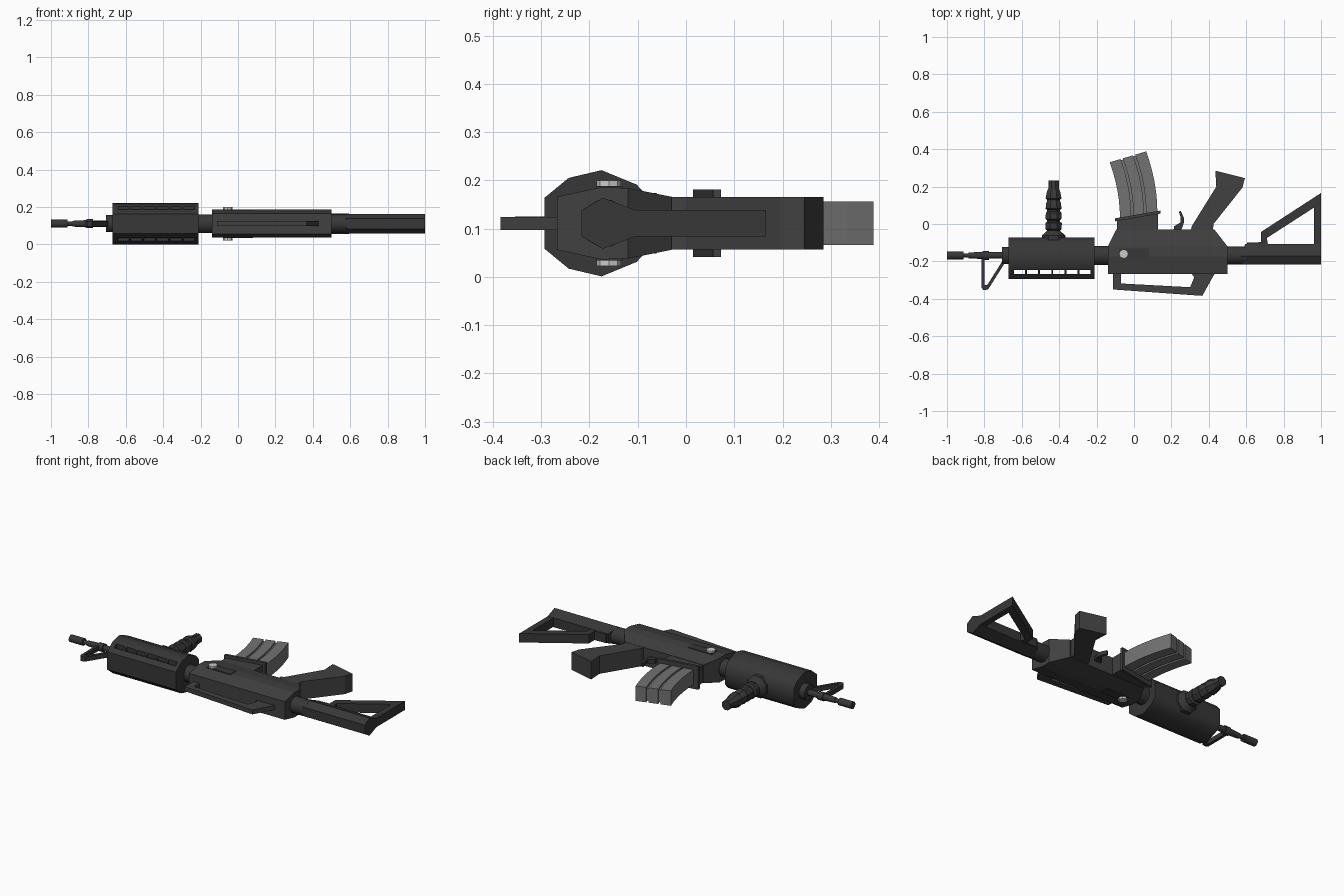
import bpy, bmesh, math

if "Cube" in bpy.data.objects:
    bpy.data.objects.remove(bpy.data.objects["Cube"])

ZC = 0.111  # the model lies on its side, mirrored about this height


def material(name, r, g, b):
    m = bpy.data.materials.new(name)
    m.diffuse_color = (r, g, b, 1)
    m.use_nodes = True
    m.node_tree.nodes["Principled BSDF"].inputs["Base Color"].default_value = m.diffuse_color
    return m


DARK = material("dark grey", 0.038, 0.038, 0.038)
BODY = material("receiver grey", 0.052, 0.052, 0.052)
MAG = material("magazine grey", 0.17, 0.17, 0.17)
STEEL = material("light steel", 0.6, 0.6, 0.58)


def finish(name, bm, mat, smooth=None):
    bmesh.ops.recalc_face_normals(bm, faces=bm.faces)
    me = bpy.data.meshes.new(name)
    bm.to_mesh(me)
    bm.free()
    me.materials.append(mat)
    ob = bpy.data.objects.new(name, me)
    bpy.context.collection.objects.link(ob)
    bpy.ops.object.select_all(action='DESELECT')
    ob.select_set(True)
    bpy.context.view_layer.objects.active = ob
    if smooth:
        bpy.ops.object.shade_smooth_by_angle(angle=math.radians(smooth))
    return ob


def bridge(bm, loops):
    """Skin a list of equal-length point loops and cap both ends."""
    rings = [[bm.verts.new(p) for p in loop] for loop in loops]
    n = len(rings[0])
    for a, b in zip(rings, rings[1:]):
        for i in range(n):
            j = (i + 1) % n
            bm.faces.new((a[i], a[j], b[j], b[i]))
    bm.faces.new(rings[0])
    bm.faces.new(rings[-1])


def prism(name, pts, half, mat, z=ZC):
    """Side outline in x, y given a thickness in z."""
    bm = bmesh.new()
    bridge(bm, [[(x, y, z + s * half) for x, y in pts] for s in (-1, 1)])
    return finish(name, bm, mat)


def rows(name, data, mat, smooth=None):
    """Skin through rectangles (y, half width, x start, x end)."""
    bm = bmesh.new()
    bridge(bm, [[(x0, y, ZC - h), (x1, y, ZC - h), (x1, y, ZC + h), (x0, y, ZC + h)]
                for y, h, x0, x1 in data])
    return finish(name, bm, mat, smooth)


def lathe(name, profile, axis, c, mat, sides=12, smooth=40):
    """Turned part along x (c = y centre) or along y (c = x centre)."""
    bm = bmesh.new()
    loops = []
    for t, r in profile:
        loop = []
        for i in range(sides):
            a = 2 * math.pi * (i + 0.5) / sides
            u, w = c + r * math.cos(a), ZC + r * math.sin(a)
            loop.append((t, u, w) if axis == 'x' else (u, t, w))
        loops.append(loop)
    bridge(bm, loops)
    return finish(name, bm, mat, smooth)


# Handguard with a row of through slots along its upper edge
guard = rows("handguard", [(-0.293, 0.053, -0.67, -0.21), (-0.243, 0.094, -0.67, -0.21),
                           (-0.175, 0.11, -0.67, -0.21), (-0.102, 0.08, -0.67, -0.21),
                           (-0.073, 0.048, -0.67, -0.21)], DARK)
bm = bmesh.new()
for i in range(6):
    x0 = -0.642 + i * 0.07
    x1 = x0 + 0.06
    bridge(bm, [[(x0, -0.266, z), (x1, -0.266, z), (x1, -0.246, z), (x0, -0.246, z)]
                for z in (-0.1, 0.3)])
cutter = finish("slot_cutter", bm, DARK)
cutter.hide_render = True
mod = guard.modifiers.new("slots", 'BOOLEAN')
mod.object = cutter
mod.solver = 'EXACT'
bpy.context.view_layer.objects.active = guard
bpy.ops.object.modifier_apply(modifier=mod.name)
bpy.data.objects.remove(cutter)
bpy.ops.object.select_all(action='DESELECT')
guard.select_set(True)
bpy.ops.object.shade_smooth_by_angle(angle=math.radians(50))

# Barrel, muzzle and collars
lathe("barrel", [(-1.0, 0.022), (-0.912, 0.022), (-0.912, 0.012), (-0.885, 0.012),
                 (-0.885, 0.016), (-0.81, 0.02), (-0.81, 0.025), (-0.775, 0.025),
                 (-0.775, 0.018), (-0.69, 0.018)], 'x', -0.168, DARK)
lathe("front_collar", [(-0.707, 0.047), (-0.66, 0.047)], 'x', -0.168, DARK)
lathe("neck", [(-0.22, 0.052), (-0.13, 0.052)], 'x', -0.168, DARK)
lathe("stock_tube", [(0.49, 0.05), (0.6, 0.05)], 'x', -0.168, DARK)

# Front sight: an open strut frame
prism("front_sight", [(-0.815, -0.18), (-0.815, -0.34), (-0.805, -0.354), (-0.78, -0.35),
                      (-0.695, -0.215), (-0.705, -0.2), (-0.785, -0.327), (-0.798, -0.327),
                      (-0.798, -0.18)], 0.014, DARK)

# Receiver and carry handle
rows("receiver", [(-0.267, 0.055, -0.14, 0.5), (-0.175, 0.075, -0.14, 0.5),
                  (-0.12, 0.073, -0.14, 0.5), (-0.03, 0.055, -0.095, 0.43)], BODY)
prism("carry_handle", [(-0.112, -0.255), (-0.112, -0.35), (0.365, -0.384), (0.437, -0.255),
                       (0.3, -0.255), (0.322, -0.285), (0.3, -0.338), (-0.07, -0.318),
                       (-0.07, -0.255)], 0.0135, BODY)

# Side plates and bolts on both faces
for s, side in ((1, "upper"), (-1, "lower")):
    prism("side_plate_" + side, [(-0.08, -0.185), (0.08, -0.185), (0.08, -0.132), (-0.08, -0.132)],
          0.004, DARK, ZC + s * 0.073)
    bolt = [(-0.055 + 0.025 * math.cos(i * math.pi / 4), -0.16 + 0.025 * math.sin(i * math.pi / 4))
            for i in range(8)]
    prism("bolt_" + side, bolt, 0.009, STEEL, ZC + s * 0.08)

# Magazine well, flange and curved three-column magazine
prism("magazine_well", [(-0.092, -0.06), (0.128, -0.06), (0.128, 0.062), (-0.092, 0.03)],
      0.053, BODY)
prism("magazine_flange", [(-0.102, 0.014), (0.142, 0.056), (0.142, 0.072), (-0.102, 0.03)],
      0.07, BODY)


def mag_strip(u0, u1, end):
    """Curved strip between two fractions of the magazine width."""
    left, right = [], []
    for i in range(7):
        t = i / 6 * end
        a = (-0.075 - 0.055 * t * t, 0.03 + 0.3 * t)
        b = (0.125 - 0.06 * t * t, 0.06 + 0.328 * t)
        left.append((a[0] + (b[0] - a[0]) * u0, a[1] + (b[1] - a[1]) * u0))
        right.append((a[0] + (b[0] - a[0]) * u1, a[1] + (b[1] - a[1]) * u1))
    return left + right[::-1]


prism("magazine_core", mag_strip(0.05, 0.95, 0.98), 0.036, MAG)
for i, (u0, u1) in enumerate(((0, 0.3), (0.36, 0.64), (0.7, 1))):
    prism("magazine_column_%d" % (i + 1), mag_strip(u0, u1, 1), 0.045, MAG)

# Pistol grip and trigger
prism("pistol_grip", [(0.295, -0.06), (0.31, -0.01), (0.44, 0.2), (0.435, 0.285), (0.593, 0.245),
                      (0.58, 0.195), (0.425, 0.0), (0.42, -0.06)], 0.054, BODY)
prism("trigger", [(0.25, 0.07), (0.266, 0.035), (0.268, 0.01), (0.25, -0.04), (0.21, -0.04),
                  (0.215, -0.012), (0.248, 0.008), (0.25, 0.035), (0.24, 0.066)], 0.012, DARK)

# Vertical foregrip with ribs
ribs = [(-0.1, 0.068), (-0.062, 0.068), (-0.04, 0.042)]
for i in range(4):
    y = -0.04 + i * 0.055
    ribs += [(y + 0.005, 0.037), (y + 0.012, 0.046), (y + 0.045, 0.048 - 0.003 * i),
             (y + 0.052, 0.037)]
ribs += [(0.19, 0.03), (0.232, 0.03)]
lathe("foregrip", ribs, 'y', -0.43, DARK, sides=8, smooth=30)

# Stock: tapered bar and open brace
rows("stock_bar", [(-0.217, 0.027, 0.58, 1.0), (-0.172, 0.053, 0.57, 1.0),
                   (-0.107, 0.028, 0.595, 1.0)], DARK, 50)
prism("stock_brace", [(0.6, -0.13), (0.605, -0.1), (0.68, -0.097), (0.68, -0.042), (1.0, 0.166),
                      (1.0, -0.13), (0.963, -0.13), (0.963, 0.088), (0.71, -0.075),
                      (0.72, -0.13)], 0.027, DARK)
